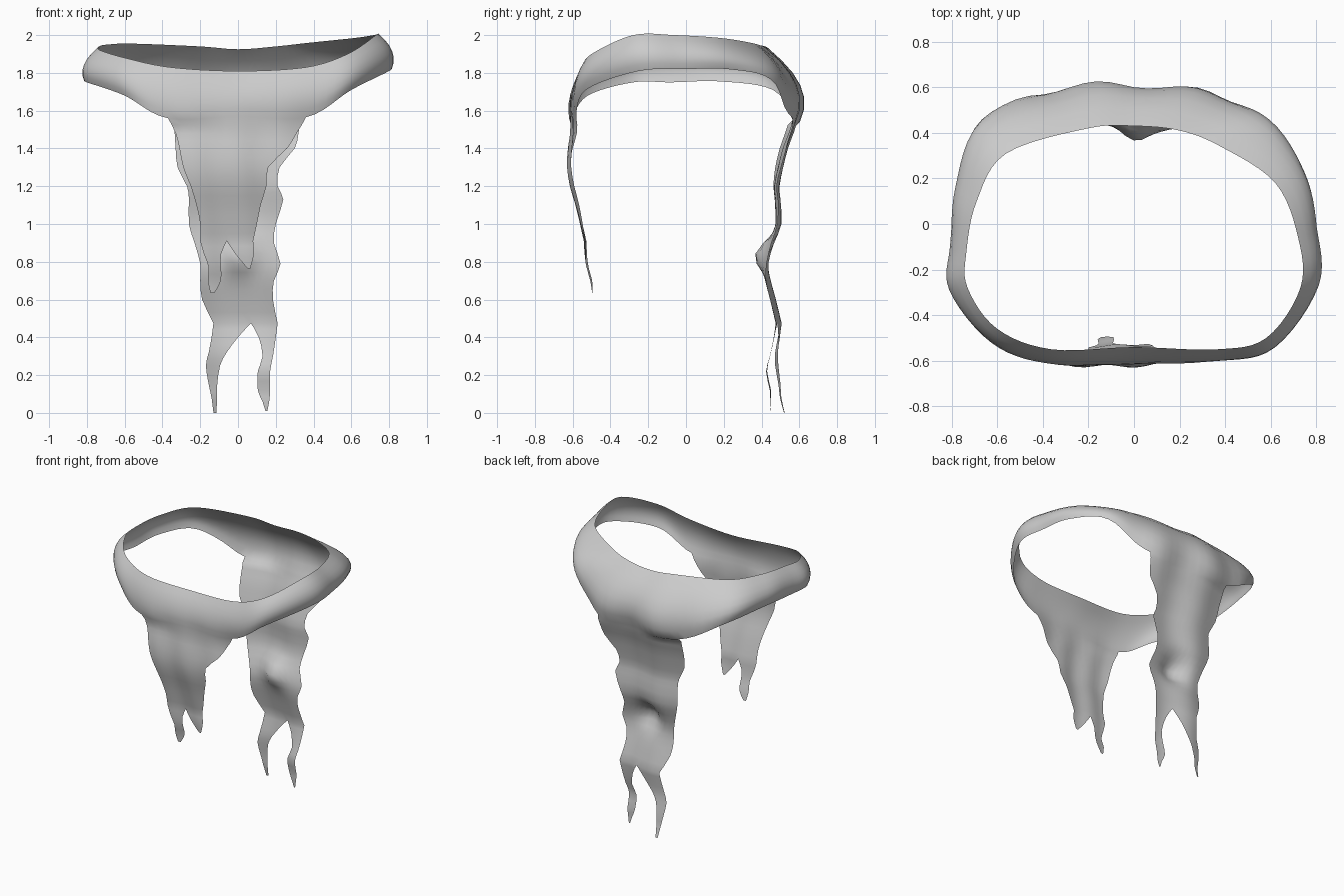
import bpy, bmesh, math


def catmull(p0, p1, p2, p3, t):
    return [0.5 * (2*b + (c-a)*t + (2*a-5*b+4*c-d)*t*t + (3*b-a-3*c+d)*t**3)
            for a, b, c, d in zip(p0, p1, p2, p3)]


def smooth_path(pts, steps, closed=False):
    n = len(pts)
    get = (lambda i: pts[i % n]) if closed else (lambda i: pts[max(0, min(n-1, i))])
    out = [catmull(get(i-1), get(i), get(i+1), get(i+2), s/steps)
           for i in range(n if closed else n-1) for s in range(steps)]
    return out if closed else out + [list(pts[-1])]


# Vertical folds in the cloth, fading out into the band
def drape(p):
    x, y, z = p
    side = min(1, max(0, (0.6 - abs(x)) / 0.2))
    if y < 0:
        fade = side * min(1, max(0, (1.7 - z) / 0.3))
        return (x, y + fade * (0.04 * x - 0.007 * math.cos(26 * (x + .03) + 3 * (z - 1.6))), z)
    fade = side * min(1, max(0, (1.88 - z) / 0.25))
    fold = 0.08 * math.exp(-(x / .09)**2 - ((z - .84) / .09)**2)
    return (x, y + 0.015 * fade * math.cos(15 * (x + .15) + (z - 1.6)) - fold, z)


def add_grid(bm, rows, closed=False):
    vs = [[bm.verts.new(drape(p)) for p in r] for r in rows]
    pairs = list(zip(vs, vs[1:])) + ([(vs[-1], vs[0])] if closed else [])
    for a, b in pairs:
        for j in range(len(a) - 1):
            bm.faces.new((a[j], b[j], b[j+1], a[j+1]))


# Hanging cloth: rows of (z, left x, right x, y); the first row can follow the band edge
def add_strip(bm, strip, cols, edge=None):
    grid = []
    for z, xl, xr, y in smooth_path(strip, 2):
        xs = [xl + (xr - xl) * j / cols for j in range(cols + 1)]
        grid.append([(x, 1.005 * y * (1 - .3 * x * x), z) for x in xs])
    if edge:
        grid[0] = edge
    add_grid(bm, grid)


bm = bmesh.new()

# Waist band: top edge xyz, bottom edge xyz, going round from the front centre
band = [
    (0, -.54, 1.81, 0, -.61, 1.57), (.36, -.55, 1.83, .36, -.59, 1.565),
    (.58, -.50, 1.90, .60, -.53, 1.71), (.73, -.28, 2.0, .80, -.25, 1.81),
    (.72, -.06, 2.0, .79, 0, 1.82), (.62, .18, 1.985, .74, .22, 1.82),
    (.38, .34, 1.96, .60, .45, 1.765), (.20, .41, 1.94, .33, .555, 1.56),
    (0, .43, 1.925, 0, .58, 1.55), (-.20, .42, 1.94, -.34, .58, 1.55),
    (-.56, .31, 1.955, -.65, .46, 1.71), (-.69, .10, 1.95, -.76, .18, 1.755),
    (-.735, -.12, 1.94, -.79, -.08, 1.75), (-.73, -.28, 1.92, -.80, -.28, 1.75),
    (-.60, -.46, 1.88, -.60, -.52, 1.68), (-.36, -.55, 1.83, -.37, -.60, 1.56)]
rows = []
path = smooth_path(band, 6, True)
for s in path:
    top, bot = s[:3], s[3:]
    r = math.hypot(bot[0], bot[1])
    bulge = 0.028 + 0.06 * max(0, bot[1] / r) + 0.012 * abs(bot[0] / r)
    row = []
    for k in range(7):
        t = k / 6
        b = bulge * 4 * t * (1 - t)
        p = [u + (v - u) * t for u, v in zip(top, bot)]
        row.append((p[0] + b*bot[0]/r, p[1] + b*bot[1]/r, p[2]))
    rows.append(row)
add_grid(bm, rows, True)
lower = [tuple(s[3:]) for s in path]
front_edge = lower[90:] + lower[:7]
back_edge = lower[42:55][::-1]

# Short front flap with two ragged tails
add_strip(bm, [
    (1.56, -.37, .36, -.607), (1.48, -.33, .31, -.605), (1.40, -.31, .26, -.615),
    (1.30, -.29, .16, -.62), (1.20, -.25, .15, -.605), (1.10, -.22, .12, -.575),
    (1.0, -.20, .10, -.55), (.91, -.20, .08, -.53)], 12, front_edge)
add_strip(bm, [
    (.91, -.20, -.06, -.53), (.84, -.18, -.09, -.525), (.77, -.155, -.09, -.515),
    (.70, -.16, -.09, -.495), (.635, -.145, -.125, -.485)], 6)
add_strip(bm, [
    (.91, -.06, .08, -.53), (.85, -.02, .085, -.53), (.80, .02, .075, -.525),
    (.765, .05, .065, -.52)], 6)

# Long back flap with two tails
add_strip(bm, [
    (1.555, -.34, .33, .58), (1.48, -.335, .32, .555), (1.40, -.33, .30, .525),
    (1.30, -.32, .22, .50), (1.20, -.27, .21, .48), (1.13, -.26, .24, .485),
    (1.0, -.26, .20, .49), (.90, -.23, .19, .46), (.79, -.20, .225, .43),
    (.70, -.20, .19, .435), (.60, -.19, .185, .46), (.475, -.13, .21, .49)], 12, back_edge)
add_strip(bm, [
    (.475, -.13, .0683, .49), (.40, -.14, 0, .48), (.32, -.155, -.06, .47),
    (.25, -.17, -.095, .475), (.15, -.155, -.11, .49), (.08, -.14, -.11, .495),
    (0, -.13, -.115, .515)], 7)
add_strip(bm, [
    (.475, .0683, .21, .49), (.40, .11, .20, .48), (.30, .13, .185, .46),
    (.22, .105, .17, .44), (.12, .105, .17, .46), (.06, .13, .165, .46),
    (.01, .145, .155, .465)], 5)

# Weld into one piece of smooth cloth
bmesh.ops.remove_doubles(bm, verts=bm.verts, dist=0.001)
bmesh.ops.recalc_face_normals(bm, faces=bm.faces)
for f in bm.faces:
    f.smooth = True
me = bpy.data.meshes.new("loincloth")
bm.to_mesh(me)
bm.free()
bpy.context.collection.objects.link(bpy.data.objects.new("loincloth", me))
